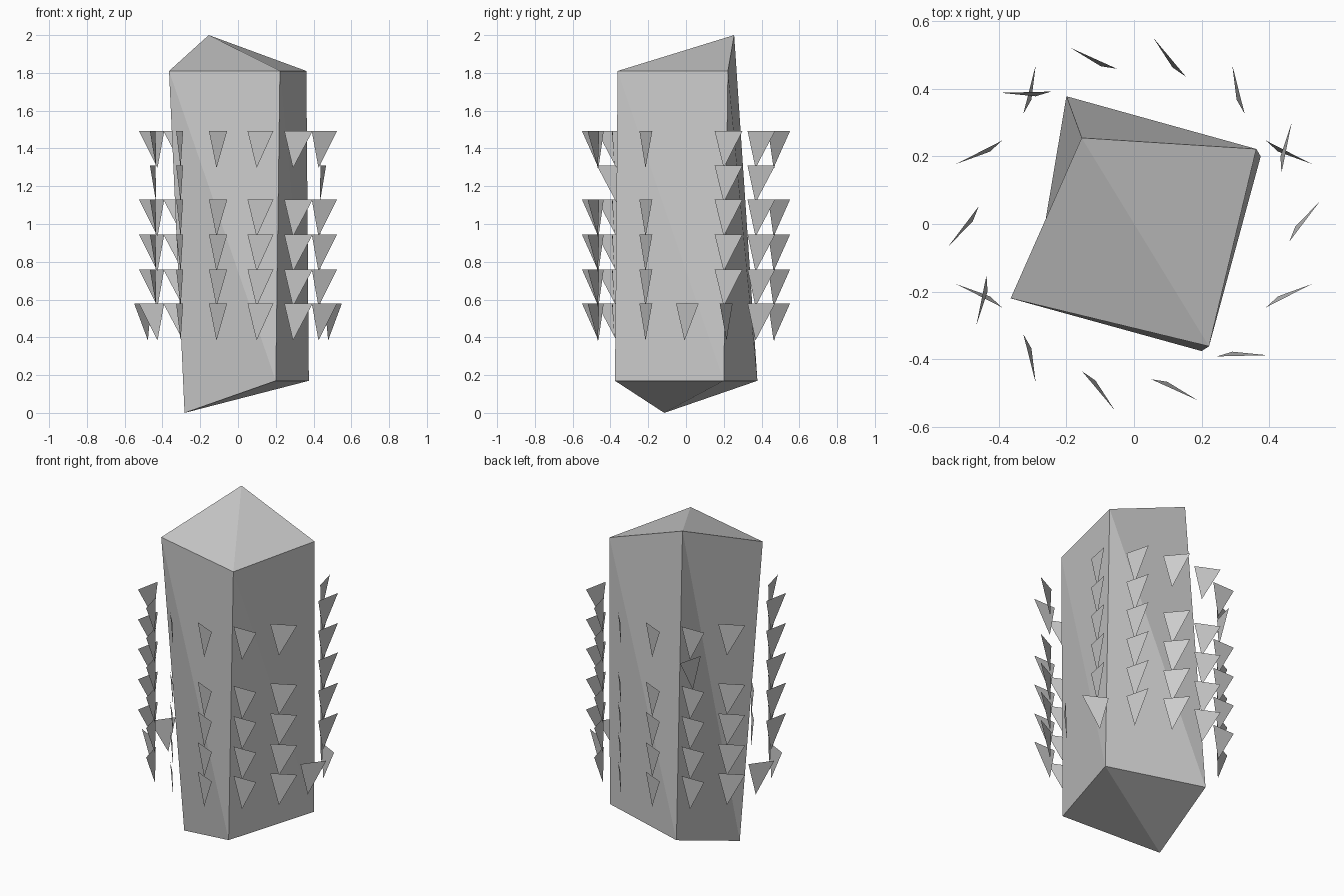
import bpy, math

if "Cube" in bpy.data.objects:
    bpy.data.objects.remove(bpy.data.objects["Cube"])


def add_mesh(name, verts, faces):
    mesh = bpy.data.meshes.new(name)
    mesh.from_pydata(verts, [], faces)
    mesh.update()
    obj = bpy.data.objects.new(name, mesh)
    bpy.context.collection.objects.link(obj)
    return obj


# Trunk: skewed four-sided block, one corner pulled up on top, one pulled down below
top = [(0.362, 0.222, 1.81), (0.222, -0.362, 1.81), (-0.365, -0.22, 1.81), (-0.155, 0.255, 2.0)]
bottom = [(0.375, 0.2, 0.17), (0.2, -0.376, 0.17), (-0.283, -0.115, 0.0), (-0.2, 0.378, 0.17)]
faces = [(3, 1, 0), (3, 2, 1), (4, 5, 6), (4, 6, 7)]
for i in range(4):
    j = (i + 1) % 4                      # sides split along one diagonal
    faces += [(i, j, 4 + i), (j, 4 + j, 4 + i)]
add_mesh("trunk", top + bottom, faces)

# Thorns: single leaning triangles on 14 columns around the trunk
THORN = [(0.459, -0.053, 0.0), (0.477, -0.008, -0.197), (0.55, 0.067, 0.0)]
STEP = math.tau / 14


def thorn(verts, faces, column, z, mirrored):
    c, s = math.cos(column * STEP), math.sin(column * STEP)
    n = len(verts)
    for x, y, dz in THORN:
        y = -y if mirrored else y
        verts.append((x * c - y * s, x * s + y * c, z + dz))
    faces.append((n, n + 2, n + 1) if mirrored else (n, n + 1, n + 2))


full = [k for k in range(14) if k not in (0, 7)]
# each row: height, columns, columns whose thorn is mirrored
rows = [(z, full, ()) for z in (1.493, 1.13, 0.945, 0.76)]
rows.append((1.31, (1, 2, 5, 8, 9), (5,)))
rows.append((0.58, range(14), (1, 8)))

for number, (z, columns, flipped) in enumerate(rows, 1):
    verts, faces = [], []
    for k in columns:
        thorn(verts, faces, k, z, k in flipped)
    add_mesh(f"thorn_row_{number}", verts, faces)
